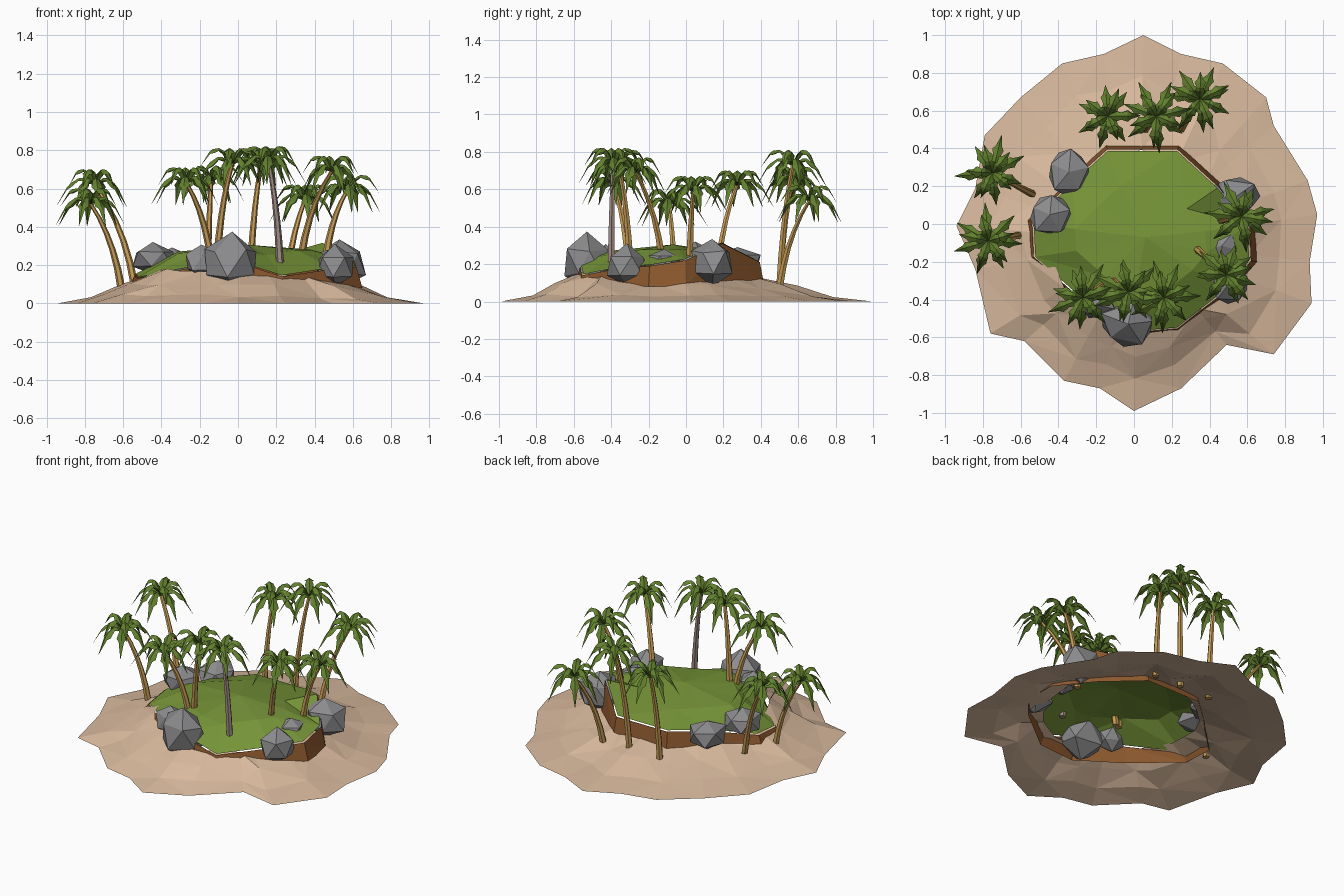
import bpy, bmesh, math, random
from mathutils import Vector

if "Cube" in bpy.data.objects:
    bpy.data.objects.remove(bpy.data.objects["Cube"])

random.seed(4)
rnd = random.uniform


def material(name, rgb):
    m = bpy.data.materials.new(name)
    lin = [((c / 255 + 0.055) / 1.055) ** 2.4 for c in rgb]
    m.diffuse_color = (*lin, 1)
    m.use_nodes = True
    m.node_tree.nodes["Principled BSDF"].inputs["Base Color"].default_value = m.diffuse_color
    return m


SAND = material("sand", (216, 185, 157))
DIRT = material("dirt", (140, 88, 46))
GRASS = material("grass", (118, 148, 56))
ROCK = material("rock grey", (140, 140, 142))
BARK = material("bark tan", (198, 156, 86))
GREY_BARK = material("bark grey", (160, 140, 130))
LEAF = material("palm leaf", (98, 128, 46))


def mesh_object(name, verts, faces, mats, indices=None, fix=True):
    me = bpy.data.meshes.new(name)
    me.from_pydata([tuple(v) for v in verts], [], faces)
    for m in mats:
        me.materials.append(m)
    if indices:
        me.polygons.foreach_set("material_index", indices)
    if fix:
        bm = bmesh.new()
        bm.from_mesh(me)
        bmesh.ops.recalc_face_normals(bm, faces=bm.faces)
        bm.to_mesh(me)
        bm.free()
    ob = bpy.data.objects.new(name, me)
    bpy.context.collection.objects.link(ob)
    return ob


def loft(rings):
    """Join equal closed rings with triangles (varied diagonals)."""
    n = len(rings[0])
    verts = [v for r in rings for v in r]
    faces = []
    for k in range(len(rings) - 1):
        for i in range(n):
            a, b = k * n + i, k * n + (i + 1) % n
            d, c = a + n, b + n
            faces += [(a, b, c), (a, c, d)] if (i + k) % 2 else [(a, b, d), (b, c, d)]
    return verts, faces


# Sand beach: ragged shore rising to an open inner edge hidden by the mound
shore = [(.05, 1), (-.16, .9), (-.38, .85), (-.6, .67), (-.79, .47), (-.84, .19),
         (-.94, -.01), (-.84, -.24), (-.76, -.58), (-.58, -.62), (-.37, -.83),
         (-.18, -.87), (0, -.99), (.25, -.87), (.49, -.64), (.74, -.69), (.94, -.42),
         (.93, -.2), (.97, .05), (.92, .23), (.74, .52), (.7, .67), (.47, .85), (.25, .9)]
MID = Vector((0.03, -0.09, 0))
rings = [[Vector((x, y, 0)) for x, y in shore]]
for t, z, jit in ((.36, .03, .008), (.68, .082, .015), (1, .135, .012)):
    ring = []
    for x, y in shore:
        p = Vector((x, y, 0)) - MID
        inner = p.normalized() * 0.46
        q = MID + p.lerp(inner, min(1, t + rnd(-.04, .04)))
        ang = math.atan2(p.y, p.x)
        bump = .035 * t * max(0, math.cos(ang - math.radians(225)))
        q.z = z + bump + rnd(-jit, jit)
        ring.append(q)
    rings.append(ring)
v, f = loft(rings)
sand = mesh_object("sand_beach", v, f, [SAND], fix=False)

# Earth mound: low dirt bank around the lawn; x, y, rim height
rim = [(-.15, .42, .21), (.24, .42, .21), (.47, .21, .31), (.64, 0, .22), (.65, -.2, .19),
       (.52, -.36, .18), (.24, -.58, .14), (-.02, -.6, .22), (-.29, -.42, .18),
       (-.56, -.18, .13), (-.57, .02, .15), (-.35, .24, .2)]
foot = [Vector((x, y, .08)) for x, y, z in rim]
top = [MID.lerp(Vector((x, y, 0)), .95) + Vector((0, 0, z)) for x, y, z in rim]
for p in top:
    p.z = p.z if p.z < 1 else 0
v, f = loft([foot, top])
mesh_object("dirt_bank", v, f, [DIRT])

# Grass lawn: faceted dome
mid_ring = []
edge = []
for p in top:
    e = MID.lerp(p, .985)
    e.z = p.z + .006
    edge.append(e)
    q = MID.lerp(p, .6)
    q.z = .26 + .12 * (p.z - .18) + rnd(-.012, .02)
    mid_ring.append(q)
v, f = loft([edge, mid_ring])
n = len(edge)
v.append(MID + Vector((.03, .02, .305)))
f += [(n + i, n + (i + 1) % n, 2 * n) for i in range(n)]
mesh_object("grass_lawn", v, f, [GRASS])


# Boulders: low icospheres knocked out of shape
def boulder(i, centre, size):
    bm = bmesh.new()
    bmesh.ops.create_icosphere(bm, subdivisions=1, radius=1)
    rot = rnd(0, 6)
    for vert in bm.verts:
        p = vert.co * rnd(.88, 1.14)
        p = Vector((p.x * math.cos(rot) - p.y * math.sin(rot),
                    p.x * math.sin(rot) + p.y * math.cos(rot), p.z))
        vert.co = Vector(centre) + Vector([a * s for a, s in zip(p, size)])
    # a few extra cut corners
    bmesh.ops.bisect_plane(bm, geom=bm.verts[:] + bm.edges[:] + bm.faces[:],
                           plane_co=Vector(centre), plane_no=(rnd(-1, 1), rnd(-1, 1), .4))
    me = bpy.data.meshes.new("boulder")
    bm.to_mesh(me)
    bm.free()
    me.materials.append(ROCK)
    ob = bpy.data.objects.new(f"boulder_{i}", me)
    bpy.context.collection.objects.link(ob)


for i, (c, s) in enumerate([
        ((-.03, -.53, .21), (.16, .12, .145)), ((-.19, -.43, .215), (.09, .08, .085)),
        ((.505, -.315, .19), (.11, .115, .11)), ((.465, -.115, .215), (.095, .085, .065)),
        ((.53, .14, .21), (.14, .115, .125)), ((-.445, .05, .23), (.12, .12, .085)),
        ((-.345, .275, .205), (.115, .125, .09))]):
    boulder(i + 1, c, s)


# Palm: curved six-sided trunk and a crown of folded, toothed fronds
def palm(i, base, tip, bark):
    a, c = Vector(base), Vector(tip)
    b = Vector((a.x * .75 + c.x * .25, a.y * .75 + c.y * .25, a.z * .4 + c.z * .6))
    rings = []
    for k in range(6):
        t = k / 5
        p = a * (1 - t) ** 2 + b * 2 * t * (1 - t) + c * t * t
        r = .021 - .01 * t
        rings.append([p + Vector((r * math.cos(j * math.pi / 3), r * math.sin(j * math.pi / 3), 0))
                      for j in range(6)])
    v, f = loft(rings)
    f += [tuple(range(5, -1, -1)), tuple(range(30, 36))]
    mesh_object(f"palm_trunk_{i}", v, f, [bark])

    verts, faces = [], []
    turn = rnd(0, 6)
    # (count, reach, rise, droop) of each frond tier
    for count, reach, rise, droop in ((7, .185, .055, -.115), (5, .155, .085, -.01)):
        for j in range(count):
            ang = turn + reach * 9 + (j + rnd(-.15, .15)) * math.tau / count
            out = Vector((math.cos(ang), math.sin(ang), 0))
            side = Vector((-out.y, out.x, 0))
            L = reach * rnd(.85, 1.12)
            n0 = len(verts)
            for t, w in ((0, .006), (.3, .026), (.42, .018), (.62, .030), (.72, .016), (1, .001)):
                h = 4 * rise * t * (1 - t) + droop * t * t
                p = c + out * (L * t) + Vector((0, 0, h))
                fold = Vector((0, 0, -w * .7))
                verts.extend([p + side * w + fold, p, p - side * w + fold])
            for k in range(5):
                q = n0 + 3 * k
                faces += [(q, q + 1, q + 4, q + 3), (q + 1, q + 2, q + 5, q + 4)]
    mesh_object(f"palm_crown_{i}", verts, faces, [LEAF], fix=False)


for i, (base, tip, bark) in enumerate([
        ((-.16, .5, .07), (-.14, .57, .64), BARK), ((.06, .5, .07), (.12, .57, .73), BARK),
        ((.25, .5, .07), (.35, .66, .54), BARK), ((-.54, .16, .09), (-.75, .27, .62), BARK),
        ((-.61, -.06, .08), (-.77, -.09, .52), BARK), ((-.14, -.31, .22), (-.27, -.39, .63), BARK),
        ((-.11, -.3, .22), (-.03, -.36, .73), BARK), ((.22, -.4, .2), (.16, -.39, .74), GREY_BARK),
        ((.46, .02, .24), (.57, .04, .59), BARK), ((.33, -.13, .24), (.49, -.27, .69), BARK)]):
    palm(i + 1, base, tip, bark)
